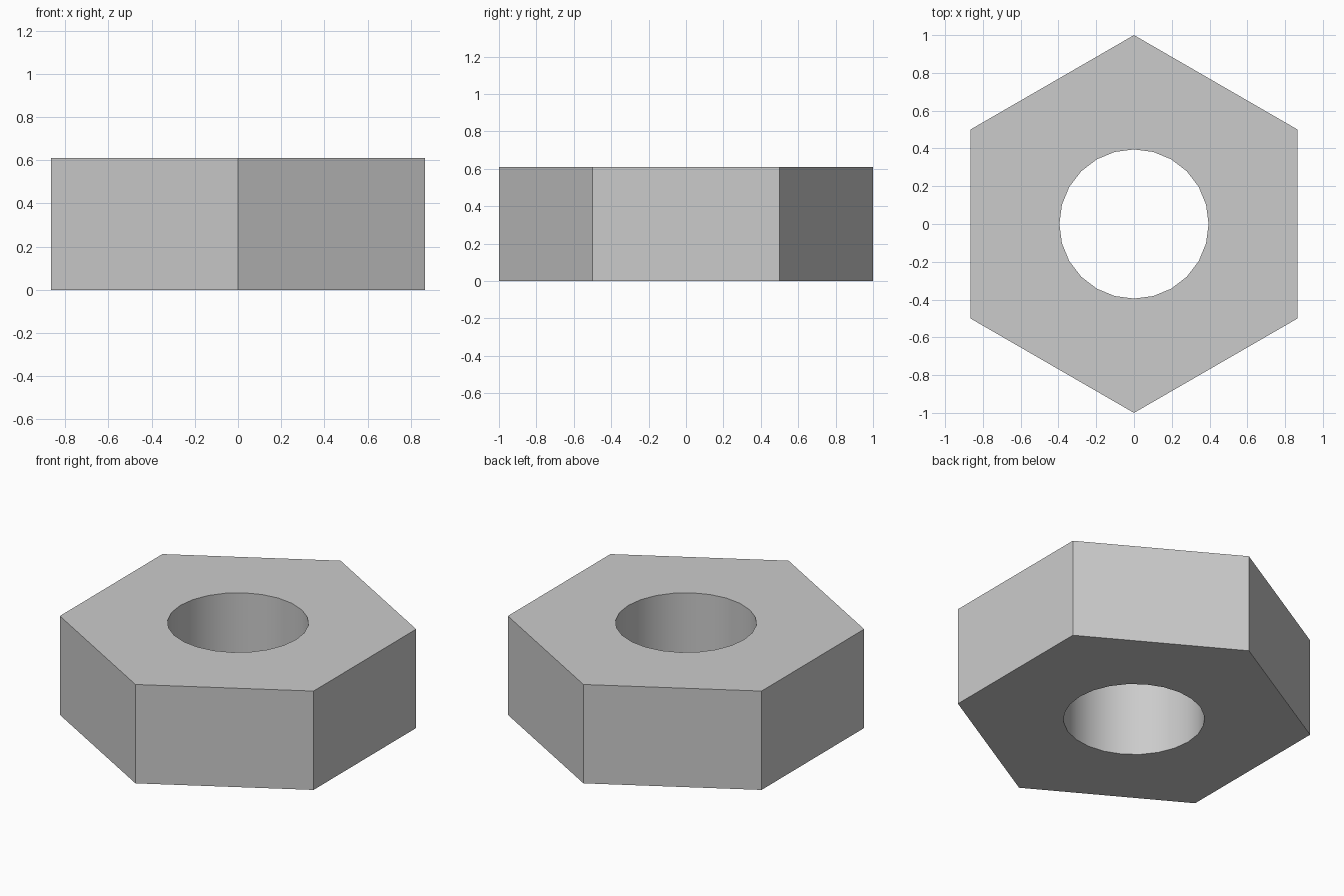
import bpy, bmesh
from math import cos, sin, pi, radians

if "Cube" in bpy.data.objects:
    bpy.data.objects.remove(bpy.data.objects["Cube"])

HEIGHT, OUTER, HOLE = 0.61, 1.0, 0.395
SIDES, STEPS = 6, 4              # hexagon sides, hole segments per side
N = SIDES * STEPS

bm = bmesh.new()


def ring(radius, count, z):
    return [bm.verts.new((radius * cos(pi / 2 + 2 * pi * i / count),
                          radius * sin(pi / 2 + 2 * pi * i / count), z))
            for i in range(count)]


hex_low, hex_top = ring(OUTER, SIDES, 0), ring(OUTER, SIDES, HEIGHT)
hole_low, hole_top = ring(HOLE, N, 0), ring(HOLE, N, HEIGHT)

# Outer walls, and top and bottom faces split into six sectors
for i in range(SIDES):
    j = (i + 1) % SIDES
    bm.faces.new((hex_low[i], hex_low[j], hex_top[j], hex_top[i]))
    arc = [(i * STEPS + k) % N for k in range(STEPS, -1, -1)]
    bm.faces.new([hex_top[i], hex_top[j]] + [hole_top[k] for k in arc])
    bm.faces.new(([hex_low[i], hex_low[j]] + [hole_low[k] for k in arc])[::-1])

# Hole wall
for i in range(N):
    j = (i + 1) % N
    bm.faces.new((hole_low[j], hole_low[i], hole_top[i], hole_top[j]))

mesh = bpy.data.meshes.new("hex_nut")
bm.to_mesh(mesh)
bm.free()
nut = bpy.data.objects.new("hex_nut", mesh)
bpy.context.collection.objects.link(nut)

# Smooth hole, crisp outer edges
bpy.context.view_layer.objects.active = nut
nut.select_set(True)
bpy.ops.object.shade_smooth_by_angle(angle=radians(30))
